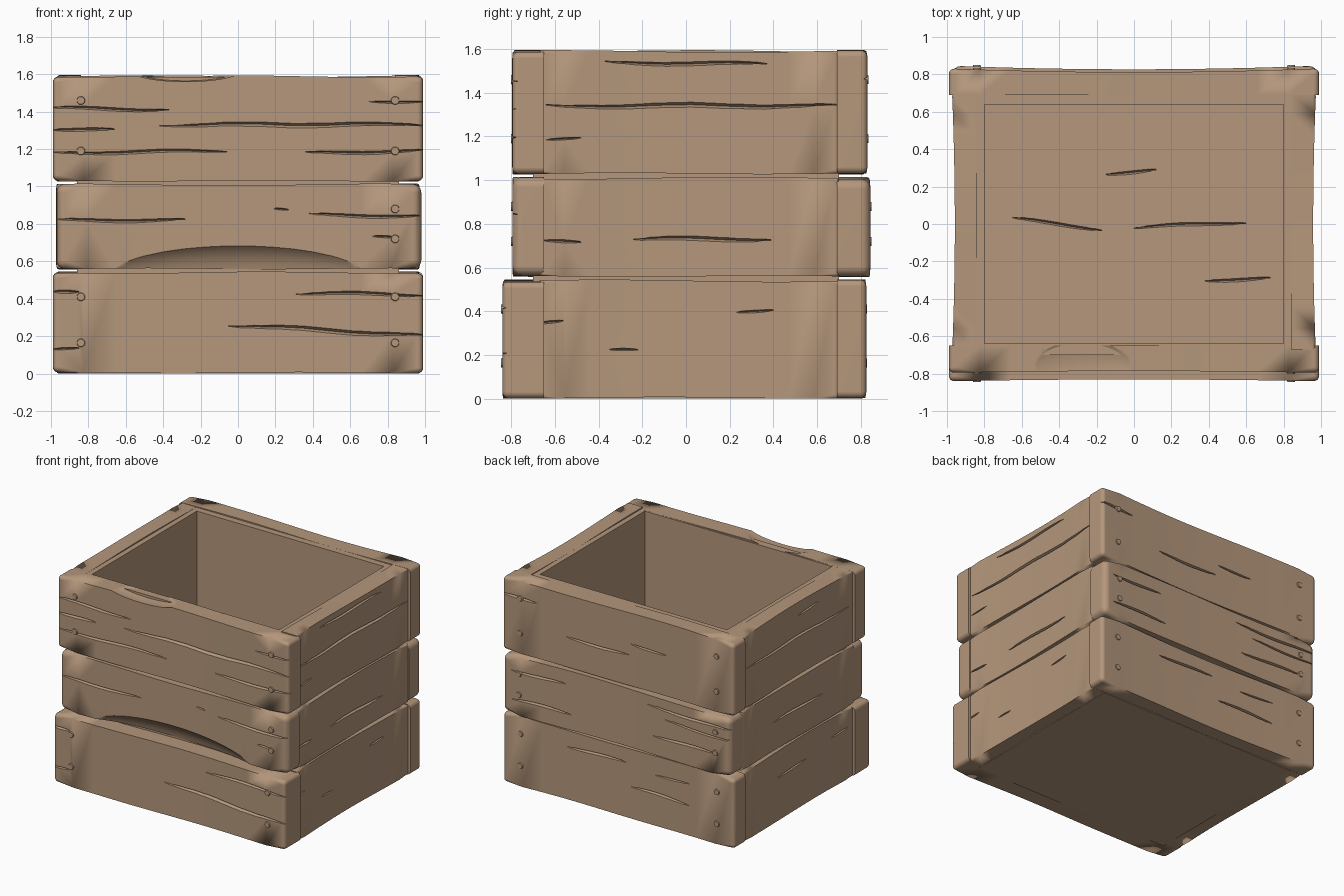
import bpy, bmesh, math
from mathutils import Matrix, Vector

cube = bpy.data.objects.get("Cube")
if cube:
    bpy.data.objects.remove(cube, do_unlink=True)

wood = bpy.data.materials.new("tan_wood")
wood.use_nodes = True
WOOD_COLOUR = (0.46, 0.31, 0.2, 1)
wood.diffuse_color = WOOD_COLOUR
wood.node_tree.nodes["Principled BSDF"].inputs["Base Color"].default_value = WOOD_COLOUR


def make_object(name, bm, matrix=Matrix()):
    bmesh.ops.recalc_face_normals(bm, faces=bm.faces)
    mesh = bpy.data.meshes.new(name)
    bm.to_mesh(mesh)
    bm.free()
    mesh.materials.append(wood)
    obj = bpy.data.objects.new(name, mesh)
    obj.matrix_world = matrix
    bpy.context.collection.objects.link(obj)
    return obj


def activate(obj):
    bpy.ops.object.select_all(action='DESELECT')
    obj.select_set(True)
    bpy.context.view_layer.objects.active = obj


def loft(bm, rings):
    """Skin a list of equal point rings into a closed solid."""
    rows = [[bm.verts.new(p) for p in ring] for ring in rings]
    n = len(rows[0])
    for a, b in zip(rows, rows[1:]):
        for k in range(n):
            bm.faces.new((a[k], a[(k + 1) % n], b[(k + 1) % n], b[k]))
    bm.faces.new(rows[0])
    bm.faces.new(rows[-1])
    return rows


def add_crack(bm, surface, u0, u1, z0, z1, width=0.009):
    """Tapered, wavy sliver that carves a split along the grain."""
    rings = []
    steps = 8
    for i in range(steps + 1):
        t = i / steps
        u = u0 + (u1 - u0) * t
        z = z0 + (z1 - z0) * t + 0.006 * math.sin(9 * u + 20 * z0)
        w = width * (0.15 + math.sin(math.pi * t) ** 0.6 if 0 < t < 1 else 0.15)
        y = surface(u)
        rings.append([(u, y - 0.03, z + 2 * w), (u, y + 0.025, z), (u, y - 0.03, z - 2 * w)])
    loft(bm, rings)


def add_scoop(bm, centre, radii):
    """Ellipsoid that shaves worn wood away."""
    bmesh.ops.create_uvsphere(bm, u_segments=40, v_segments=24, radius=1,
                              matrix=Matrix.Translation(centre) @ Matrix.Diagonal((*radii, 1)))


def carve(obj, bm_cut):
    if bm_cut.faces:
        cutter = make_object("cutter", bm_cut, obj.matrix_world.copy())
        cutter.hide_render = True
        activate(obj)
        mod = obj.modifiers.new("carve", 'BOOLEAN')
        mod.operation, mod.solver, mod.object = 'DIFFERENCE', 'EXACT', cutter
        mod.use_self = True
        bpy.ops.object.modifier_apply(modifier=mod.name)
        bpy.data.objects.remove(cutter, do_unlink=True)


def finish(obj):
    activate(obj)
    bpy.ops.object.shade_smooth_by_angle(angle=math.radians(32))
    mod = obj.modifiers.new("even_shading", 'WEIGHTED_NORMAL')
    mod.keep_sharp = True


def plank(name, angle, u0, u1, outer, inner, z0, z1, bow, round_ends,
          bevel=0.03, cracks=(), scoops=(), nails=()):
    """Plank along local x whose outside faces local -y, turned about z."""
    turn = Matrix.Rotation(math.radians(angle), 4, 'Z')
    phase = angle + 7 * z0

    def surface(u):
        return -outer - bow * (u * u - 0.9)

    bm = bmesh.new()
    rings = []
    steps = 12
    for i in range(steps + 1):
        u = u0 + (u1 - u0) * i / steps
        lo = z0 + 0.003 * math.sin(5 * u + phase)
        hi = z1 + 0.005 * math.sin(4 * u + phase + 1)
        y = surface(u)
        rings.append([(u, y, lo), (u, y, hi), (u, -inner, hi), (u, -inner, lo)])
    rows = loft(bm, rings)

    # Round only the outside edges, so that the boards meet cleanly
    pairs = [(a[k], b[k]) for a, b in zip(rows, rows[1:]) for k in (0, 1)]
    for row in (rows[0], rows[-1]):
        pairs.append((row[0], row[1]))
        if round_ends:
            pairs += [(row[1], row[2]), (row[3], row[0])]
    edges = [bm.edges.get(p) for p in pairs]
    bmesh.ops.bevel(bm, geom=edges, offset=bevel if round_ends else 0.02,
                    segments=4, profile=0.5, affect='EDGES')
    obj = make_object(name, bm, turn)

    cut = bmesh.new()
    for c in cracks:
        add_crack(cut, surface, *c)
    for centre, radii in scoops:
        add_scoop(cut, centre, radii)
    carve(obj, cut)
    finish(obj)

    # Flat round nail heads
    if nails:
        heads = bmesh.new()
        for u, z in nails:
            place = Matrix.Translation((u, surface(u), z)) @ Matrix.Rotation(math.pi / 2, 4, 'X')
            bmesh.ops.create_cone(heads, cap_ends=True, segments=14, radius1=0.025,
                                  radius2=0.02, depth=0.016, matrix=place)
        finish(make_object(name + "_nails", heads, turn))


# Splits in the wood per side and tier: start, end, height at start and at end
front = {
    "top": [(-1, -0.37, 1.42, 1.41), (-1, -0.66, 1.31, 1.3), (-0.42, 1, 1.33, 1.33, 0.012),
            (-1, -0.06, 1.18, 1.19), (0.36, 1, 1.18, 1.19), (0.7, 1, 1.46, 1.45, 0.006)],
    "middle": [(-0.98, -0.28, 0.82, 0.82), (0.38, 1, 0.85, 0.84), (0.19, 0.27, 0.88, 0.87, 0.005),
               (0.72, 0.84, 0.73, 0.73, 0.006)],
    "bottom": [(-1, -0.85, 0.44, 0.43), (0.31, 1, 0.43, 0.42), (-0.05, 1, 0.26, 0.2, 0.012),
               (-1, -0.85, 0.13, 0.13, 0.006)]}
right = {
    "top": [(-0.37, 0.37, 1.54, 1.53), (-0.64, 0.69, 1.34, 1.34, 0.011), (-0.64, -0.48, 1.19, 1.19, 0.005)],
    "middle": [(-0.65, -0.48, 0.72, 0.72, 0.007), (-0.24, 0.39, 0.73, 0.73, 0.01)],
    "bottom": [(-0.69, -0.56, 0.34, 0.35, 0.006), (0.23, 0.4, 0.4, 0.41, 0.006),
               (-0.35, -0.22, 0.22, 0.22, 0.005)]}
back = {
    "top": [(-1, -0.7, 1.46, 1.46), (-0.45, 0.08, 1.26, 1.26), (0.1, 0.4, 1.35, 1.35, 0.007)],
    "middle": [(-0.9, -0.45, 0.9, 0.9), (-0.9, -0.4, 0.68, 0.68), (0.25, 1, 0.93, 0.92),
               (0.4, 1, 0.85, 0.84, 0.007), (0.3, 0.85, 0.71, 0.71)],
    "bottom": [(-0.45, 0.05, 0.42, 0.42), (0.1, 0.6, 0.25, 0.24), (0.3, 0.6, 0.4, 0.4, 0.006)]}
left = {
    "top": [(0, 0.25, 1.5, 1.5, 0.007), (-0.65, 0.6, 1.33, 1.33)],
    "middle": [(-0.3, 0.3, 0.78, 0.78)],
    "bottom": [(-0.25, 0.1, 0.34, 0.34, 0.007), (0.4, 0.6, 0.4, 0.4, 0.006)]}

# Worn hollows on the front boards
scoops = {"top": [((-0.28, -0.76, 1.62), (0.3, 0.15, 0.06))],
          "middle": [((0, -0.87, 0.5), (0.8, 0.17, 0.21))],
          "bottom": []}

# Tiers: base, top, front and back distance, sideways shift, rounding
tiers = {"bottom": (0.004, 0.54, 0.84, 0.825, 0, 0.03),
         "middle": (0.56, 1.01, 0.795, 0.845, 0.01, 0.045),
         "top": (1.03, 1.59, 0.795, 0.83, 0, 0.03)}

for tier, (z0, z1, front_y, back_y, shift, bevel) in tiers.items():
    end = 0.99 - shift
    rows = (z0 + 0.16, z1 - 0.13)
    pins = [(u, z) for u in (-0.84, 0.84) for z in rows]
    plank(tier + "_front_plank", 0, -end + shift, end, front_y, 0.65, z0, z1, 0.01, True,
          bevel, front[tier], scoops[tier], pins[2:] if tier == "middle" else pins)
    plank(tier + "_back_plank", 180, -end, end - shift, back_y, 0.69, z0, z1, 0.02, True,
          bevel, back[tier], (), pins)
    plank(tier + "_left_plank", 90, -0.67, 0.7, 0.985, 0.84, z0, z1, 0.03, False,
          bevel, right[tier])
    plank(tier + "_right_plank", 270, -0.7, 0.67, 0.985, 0.84, z0, z1, 0.03, False,
          bevel, left[tier])

# Inner box that closes the gaps between the tiers
FLOOR = 0.1
bm = bmesh.new()


def rectangle(x, y, z):
    return [(-x, -y, z), (x, -y, z), (x, y, z), (-x, y, z)]


loft(bm, [rectangle(0.86, 0.7, 0), rectangle(0.86, 0.7, 1.585),
          rectangle(0.8, 0.64, 1.585), rectangle(0.8, 0.64, FLOOR)])
inner_box = make_object("inner_box", bm)

# Splits in the floor, laid flat
cut = bmesh.new()
for c in [(-0.65, -0.17, 0.03, -0.03), (0, 0.6, -0.02, 0.01), (-0.15, 0.12, 0.27, 0.29),
          (0.38, 0.73, -0.3, -0.29)]:
    add_crack(cut, lambda u: -FLOOR, *c)
cut.transform(Matrix.Rotation(-math.pi / 2, 4, 'X'))
carve(inner_box, cut)
finish(inner_box)
